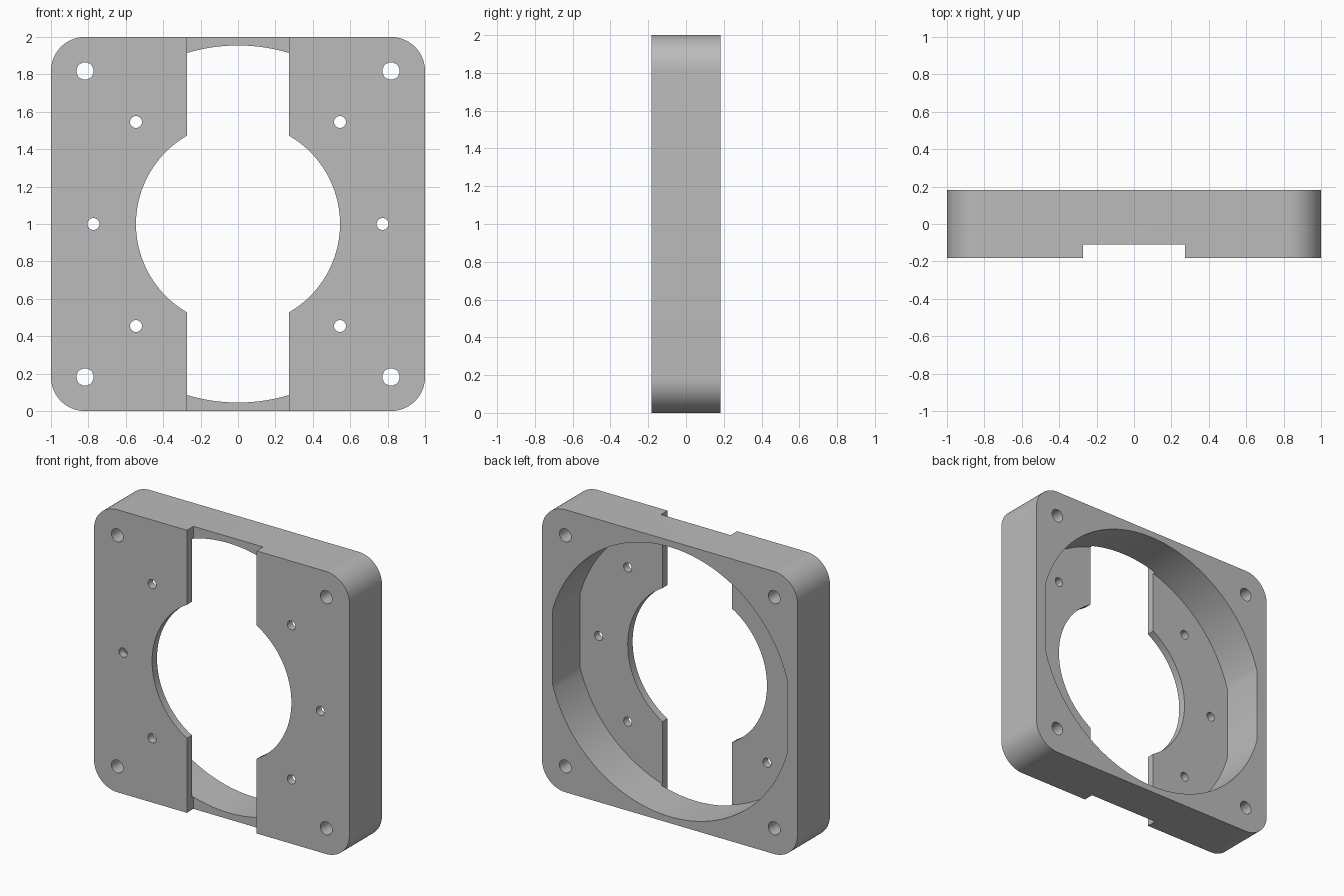
import bpy, bmesh, math

if "Cube" in bpy.data.objects:
    bpy.data.objects.remove(bpy.data.objects["Cube"])

FRONT, BACK = -0.182, 0.182
SLOT_FLOOR = -0.109      # depth of the vertical front channel
WEB_BACK = -0.127        # inner face of the thin front wall
MID = 1.0                # height of the centre


def prism(name, profile, y0, y1):
    """Extrude a closed (x, z) profile from y0 to y1."""
    bm = bmesh.new()
    face = bm.faces.new([bm.verts.new((x, y0, z)) for x, z in profile])
    out = bmesh.ops.extrude_face_region(bm, geom=[face])
    moved = [v for v in out["geom"] if isinstance(v, bmesh.types.BMVert)]
    bmesh.ops.translate(bm, verts=moved, vec=(0, y1 - y0, 0))
    bmesh.ops.recalc_face_normals(bm, faces=bm.faces[:])
    mesh = bpy.data.meshes.new(name)
    bm.to_mesh(mesh)
    bm.free()
    obj = bpy.data.objects.new(name, mesh)
    bpy.context.collection.objects.link(obj)
    return obj


def arc(cx, cz, r, a0, a1, n):
    """Points along an arc, angles in degrees, both ends included."""
    angles = [math.radians(a0 + (a1 - a0) * i / n) for i in range(n + 1)]
    return [(cx + r * math.cos(a), cz + r * math.sin(a)) for a in angles]


def circle(cx, cz, r, n):
    return arc(cx, cz, r, 0, 360, n)[:-1]


def rect(x, z0, z1):
    return [(-x, z0), (x, z0), (x, z1), (-x, z1)]


def cut(target, cutter):
    """Subtract the cutter from the target and remove it."""
    cutter.hide_render = True
    bpy.context.view_layer.objects.active = target
    mod = target.modifiers.new("cut", 'BOOLEAN')
    mod.operation, mod.solver, mod.object = 'DIFFERENCE', 'EXACT', cutter
    bpy.ops.object.modifier_apply(modifier=mod.name)
    bpy.data.objects.remove(cutter)


# Square plate with rounded corners
R = 0.182
outline = []
for k, (sx, sz) in enumerate([(1, 1), (-1, 1), (-1, -1), (1, -1)]):
    outline += arc(sx * (1 - R), MID + sz * (1 - R), R, 90 * k, 90 * k + 90, 16)
plate = prism("mounting_plate", outline, FRONT, BACK)

# Round rear cavity with flattened left and right sides
CAVITY_R, FLAT_X = 0.9545, 0.918
a = math.degrees(math.acos(FLAT_X / CAVITY_R))
cavity = (arc(0, MID, CAVITY_R, a, 180 - a, 64)
          + arc(0, MID, CAVITY_R, 180 + a, 360 - a, 64))
cut(plate, prism("cavity_cutter", cavity, WEB_BACK, BACK + 0.2))

# Vertical channel across the front
cut(plate, prism("slot_cutter", rect(0.273, -0.2, 2.2), FRONT - 0.2, SLOT_FLOOR))

# Central opening through the thin front wall
cut(plate, prism("opening_cutter", circle(0, MID, 0.5455, 96), FRONT - 0.2, 0))

# Corner screw holes and smaller inner holes
holes = [(0.818, 0.818, 0.046), (0.818, -0.818, 0.046),
         (0.5455, 0.5455, 0.032), (0.5455, -0.5455, 0.032), (0.773, 0, 0.032)]
for x, z, r in holes:
    for side in (-1, 1):
        cut(plate, prism("hole_cutter", circle(side * x, MID + z, r, 32),
                         FRONT - 0.2, BACK + 0.2))

# Single grey colour, smooth curves with sharp edges
grey = bpy.data.materials.new("plain grey")
grey.diffuse_color = (0.5, 0.5, 0.5, 1)
grey.use_nodes = True
grey.node_tree.nodes["Principled BSDF"].inputs["Base Color"].default_value = grey.diffuse_color
plate.data.materials.clear()
plate.data.materials.append(grey)
for poly in plate.data.polygons:
    poly.material_index = 0
bpy.ops.object.select_all(action='DESELECT')
plate.select_set(True)
bpy.context.view_layer.objects.active = plate
bpy.ops.object.shade_smooth_by_angle(angle=math.radians(20))
